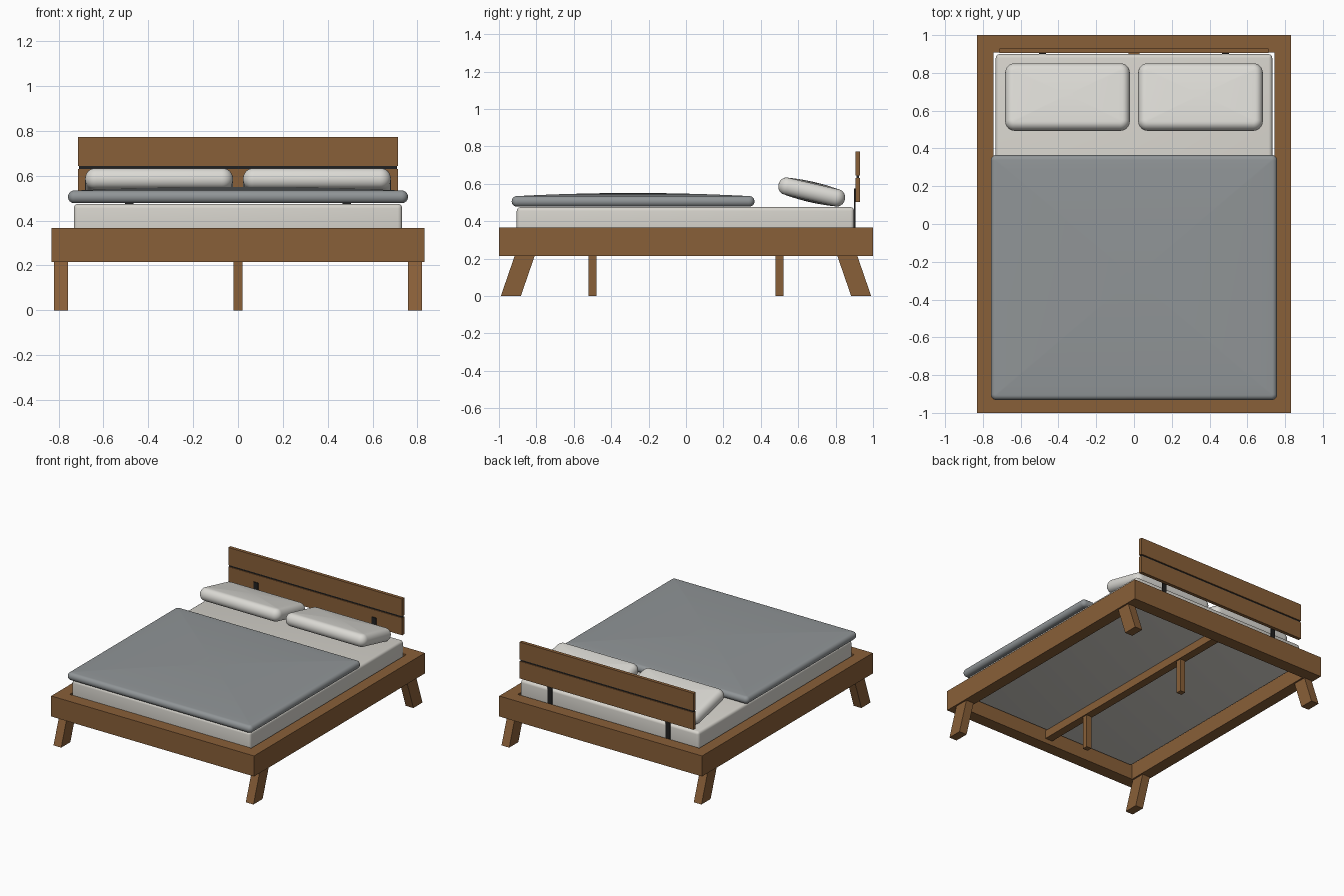
import bpy, bmesh, math

if "Cube" in bpy.data.objects:
    bpy.data.objects.remove(bpy.data.objects["Cube"], do_unlink=True)


def material(name, rgb):
    m = bpy.data.materials.new(name)
    m.use_nodes = True
    m.diffuse_color = (*rgb, 1)
    m.node_tree.nodes["Principled BSDF"].inputs["Base Color"].default_value = (*rgb, 1)
    return m


WOOD = material("warm wood", (0.25, 0.115, 0.04))
SHEET = material("mattress cream", (0.68, 0.66, 0.61))
PILLOW = material("pillow white", (0.71, 0.70, 0.66))
GREY = material("blanket grey", (0.28, 0.30, 0.31))
BLACK = material("black metal", (0.015, 0.015, 0.015))


def finish(name, bm, mat, smooth=False):
    bmesh.ops.recalc_face_normals(bm, faces=bm.faces)
    mesh = bpy.data.meshes.new(name)
    bm.to_mesh(mesh)
    bm.free()
    mesh.materials.append(mat)
    ob = bpy.data.objects.new(name, mesh)
    bpy.context.collection.objects.link(ob)
    if smooth:
        bpy.ops.object.select_all(action="DESELECT")
        ob.select_set(True)
        bpy.context.view_layer.objects.active = ob
        bpy.ops.object.shade_smooth_by_angle(angle=math.radians(40))
    return ob


def box(name, x, y, z, mat, lean=0.0):
    """Box from three (low, high) ranges; lean shifts the top along y."""
    bm = bmesh.new()
    bmesh.ops.create_cube(bm, size=1)
    for v in bm.verts:
        top = v.co.z > 0
        v.co = (x[v.co.x > 0], y[v.co.y > 0] + lean * top, z[top])
    return finish(name, bm, mat)


def soft_slab(name, hx, hy, rim, inset, corner, dome_top, dome_low, mat):
    """Cushion of rounded-rectangle rings: a rounded rim between two domed faces."""
    rings = []
    inner = [0.1, 0.35, 0.6, 0.8, 0.92]
    for s in inner:
        rings.append((inset, s, -rim - dome_low * (1 - s * s)))
    for i in range(13):
        a = math.pi * (i / 12 - 0.5)
        rings.append((inset * (1 - math.cos(a)), 1, rim * math.sin(a)))
    for s in reversed(inner):
        rings.append((inset, s, rim + dome_top * (1 - s * s)))

    bm = bmesh.new()
    loops = []
    for cut, s, z in rings:
        loop = []
        r = max(corner - cut, 0.006)
        for q, (sx, sy) in enumerate([(1, 1), (-1, 1), (-1, -1), (1, -1)]):
            for k in range(7):
                a = math.pi / 2 * (q + k / 6)
                px = sx * (hx - cut - r) + r * math.cos(a)
                py = sy * (hy - cut - r) + r * math.sin(a)
                loop.append(bm.verts.new((px * s, py * s, z)))
        loops.append(loop)
    n = len(loops[0])
    for a, b in zip(loops, loops[1:]):
        for i in range(n):
            j = (i + 1) % n
            bm.faces.new((a[i], a[j], b[j], b[i]))
    bm.faces.new(loops[0])
    bm.faces.new(loops[-1])
    return finish(name, bm, mat, smooth=True)


# Frame rails
RAIL_Z = (0.215, 0.367)
box("foot_rail", (-0.832, 0.832), (-1, -0.908), RAIL_Z, WOOD)
box("head_rail", (-0.832, 0.832), (0.908, 1), RAIL_Z, WOOD)
for side, sx in (("left", 1), ("right", -1)):
    box(f"{side}_rail", sorted((sx * 0.745, sx * 0.832)), (-0.908, 0.908), RAIL_Z, WOOD)

    # Slanted corner legs
    for end, sy in (("front", -1), ("back", 1)):
        box(f"{end}_{side}_leg", sorted((sx * 0.757, sx * 0.82)),
            sorted((sy * 0.99, sy * 0.883)), (0, 0.29), WOOD, lean=-sy * 0.1)

    # Headboard brackets
    box(f"{side}_bracket", (sx * 0.485 - 0.018, sx * 0.485 + 0.018),
        (0.899, 0.905), (0.3, 0.575), BLACK)

    # Pillows, tipped up toward the foot
    pillow = soft_slab(f"{side}_pillow", 0.33, 0.182, 0.046, 0.04, 0.05, 0.009, 0.009, PILLOW)
    pillow.location = (sx * 0.352, 0.672, 0.556)
    pillow.rotation_euler.x = math.radians(-13)

# Centre support
box("centre_beam", (-0.03, 0.03), (-0.908, 0.908), (0.25, 0.312), WOOD)
for end, y in (("front", -0.5), ("back", 0.5)):
    box(f"{end}_centre_leg", (-0.021, 0.021), (y - 0.021, y + 0.021), (0, 0.25), WOOD)

# Headboard: two boards joined by a dark strip
box("headboard_lower", (-0.713, 0.713), (0.905, 0.93), (0.502, 0.63), WOOD)
box("headboard_upper", (-0.713, 0.713), (0.905, 0.93), (0.643, 0.772), WOOD)
box("headboard_strip", (-0.71, 0.71), (0.911, 0.924), (0.63, 0.643), BLACK)

# Mattress
mattress = box("mattress", (-0.732, 0.732), (-0.905, 0.899), (0.31, 0.475), SHEET)
bevel = mattress.modifiers.new("soft edges", "BEVEL")
bevel.width = 0.02
bevel.segments = 4
mattress.data.shade_smooth()

# Blanket
blanket = soft_slab("blanket", 0.758, 0.649, 0.028, 0.026, 0.03, 0.017, 0, GREY)
blanket.location = (0, -0.283, 0.506)
